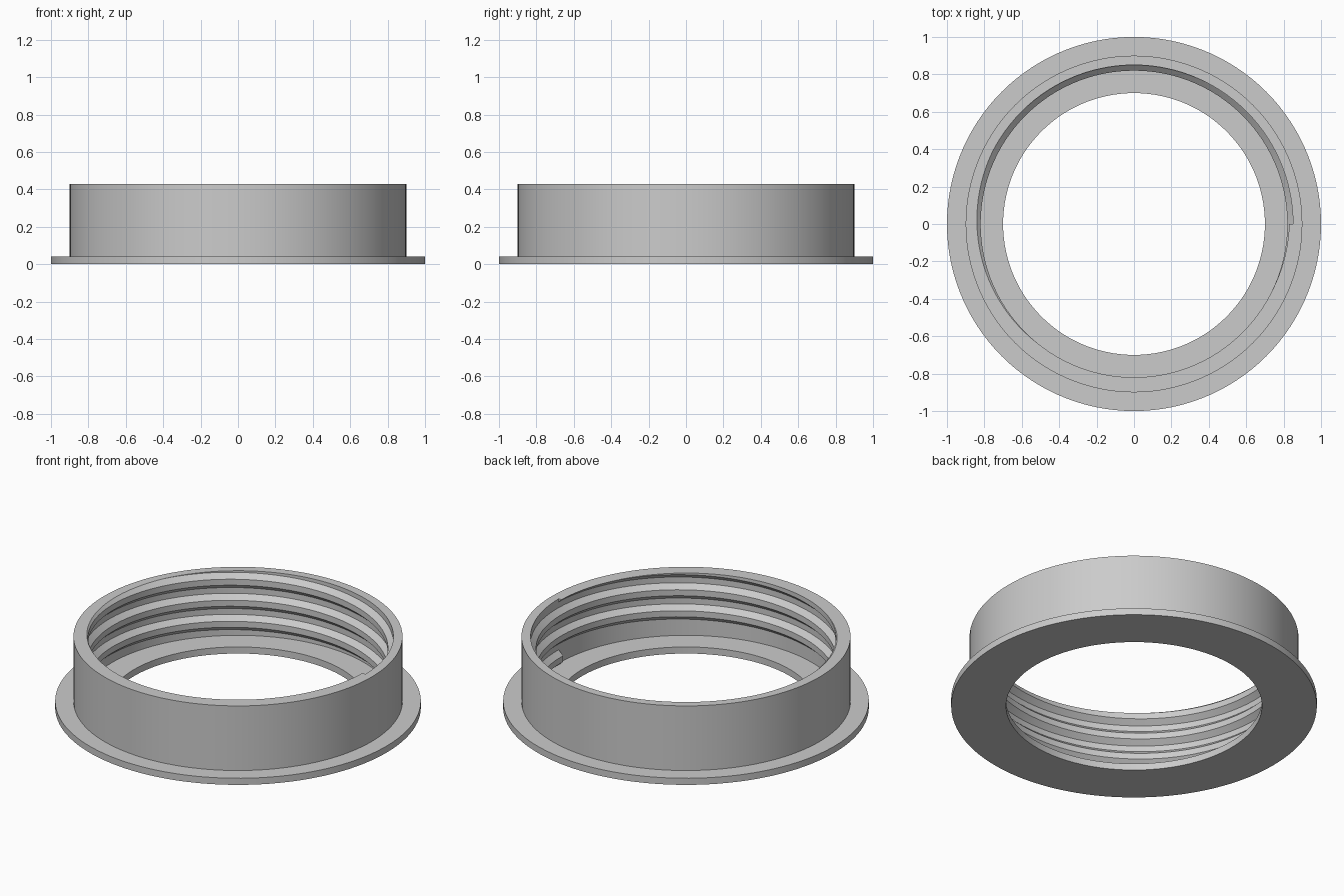
import bpy, bmesh
from math import cos, sin, tau

SEGMENTS = 120
TOP, FLOOR = 0.43, 0.04
WALL, CREST = 0.85, 0.82
PITCH, TURNS, START = 0.127, 3, 0.076

cube = bpy.data.objects.get("Cube")
if cube:
    bpy.data.objects.remove(cube, do_unlink=True)

grey = bpy.data.materials.new("plain grey")
grey.use_nodes = True
grey.diffuse_color = (0.6, 0.6, 0.6, 1)
grey.node_tree.nodes["Principled BSDF"].inputs["Base Color"].default_value = (0.6, 0.6, 0.6, 1)


def sweep(profile, steps, rise=0.0, closed=True):
    """Turn a closed (radius, height) profile about z, rising per full turn."""
    bm = bmesh.new()
    rings = []
    for i in range(steps if closed else steps + 1):
        a = tau * i / SEGMENTS
        lift = rise * i / SEGMENTS
        rings.append([bm.verts.new((r * cos(a), r * sin(a), z + lift)) for r, z in profile])
    n = len(profile)
    for i in range(steps):
        here, after = rings[i], rings[(i + 1) % len(rings)]
        for j in range(n):
            k = (j + 1) % n
            bm.faces.new((here[j], after[j], after[k], here[k]))
    if not closed:
        bm.faces.new(rings[0])
        bm.faces.new(rings[-1][::-1])
    bmesh.ops.recalc_face_normals(bm, faces=bm.faces)
    return bm


def finish(bm, name):
    mesh = bpy.data.meshes.new(name)
    bm.to_mesh(mesh)
    bm.free()
    mesh.materials.append(grey)
    obj = bpy.data.objects.new(name, mesh)
    bpy.context.collection.objects.link(obj)
    # Flat cylinders shade smoothly, edges stay crisp
    bpy.context.view_layer.objects.active = obj
    bpy.ops.object.select_all(action='DESELECT')
    obj.select_set(True)
    bpy.ops.object.shade_smooth_by_angle()


# Flange with a hole and an upright collar
body = [(0.70, 0), (1, 0), (1, FLOOR), (0.90, FLOOR),
        (0.90, TOP), (WALL, TOP), (WALL, FLOOR), (0.70, FLOOR)]
finish(sweep(body, SEGMENTS), "flanged_collar")

# Internal screw thread with blunt ends
half_root, half_crest = 0.046, 0.018
tooth = [(WALL, START - half_root), (CREST, START - half_crest),
         (CREST, START + half_crest), (WALL, START + half_root)]
thread = sweep(tooth, SEGMENTS * TURNS, PITCH, closed=False)

# Trim the thread level with the collar rim and close the cut
cut = bmesh.ops.bisect_plane(thread, geom=thread.verts[:] + thread.edges[:] + thread.faces[:],
                             plane_co=(0, 0, TOP), plane_no=(0, 0, 1), clear_outer=True)
rim = [e for e in cut["geom_cut"] if isinstance(e, bmesh.types.BMEdge)]
bmesh.ops.triangle_fill(thread, edges=rim, use_beauty=True, normal=(0, 0, 1))
bmesh.ops.recalc_face_normals(thread, faces=thread.faces)
finish(thread, "internal_thread")
